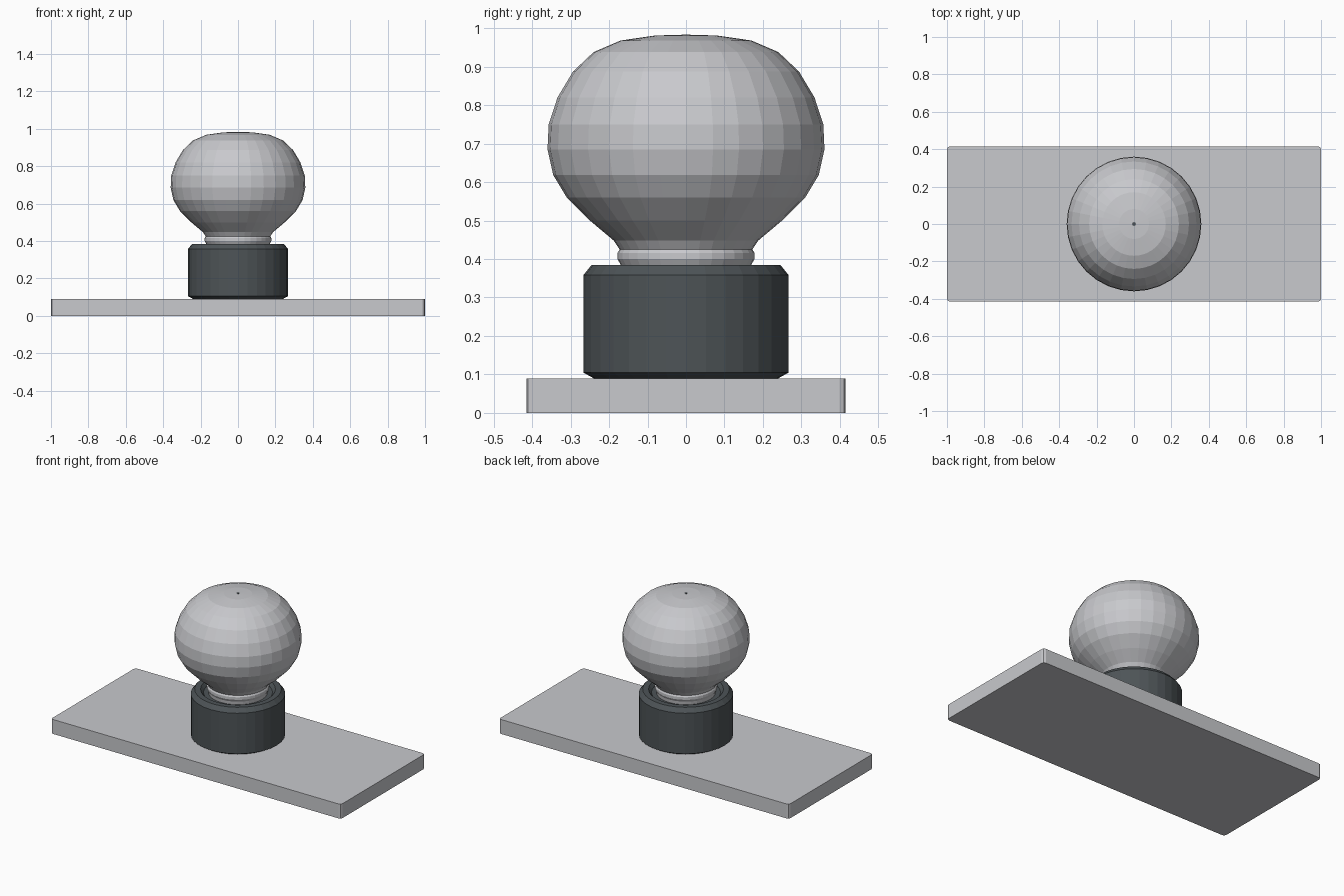
import bpy, bmesh, math

if "Cube" in bpy.data.objects:
    bpy.data.objects.remove(bpy.data.objects["Cube"])


def material(name, rgb):
    m = bpy.data.materials.new(name)
    m.diffuse_color = (*rgb, 1)
    m.use_nodes = True
    m.node_tree.nodes["Principled BSDF"].inputs["Base Color"].default_value = m.diffuse_color
    return m


steel = material("brushed steel", (0.58, 0.585, 0.61))
dark = material("dark grey", (0.075, 0.088, 0.095))


def add_object(name, bm, mat):
    bmesh.ops.recalc_face_normals(bm, faces=bm.faces[:])
    mesh = bpy.data.meshes.new(name)
    bm.to_mesh(mesh)
    bm.free()
    mesh.materials.append(mat)
    ob = bpy.data.objects.new(name, mesh)
    bpy.context.collection.objects.link(ob)
    return ob


def lathe(name, profile, mat, sides=32):
    """Turn an (r, z) profile around z, capping both ends."""
    bm = bmesh.new()
    rings = [[bm.verts.new((r * math.cos(2 * math.pi * i / sides),
                            r * math.sin(2 * math.pi * i / sides), z))
              for i in range(sides)] for r, z in profile]
    for a, b in zip(rings, rings[1:]):
        for i in range(sides):
            j = (i + 1) % sides
            bm.faces.new((a[i], a[j], b[j], b[i]))
    bm.faces.new(rings[0][::-1])
    bm.faces.new(rings[-1])
    return add_object(name, bm, mat)


# Mounting plate with clipped vertical corners
bm = bmesh.new()
bmesh.ops.create_cube(bm, size=1)
for v in bm.verts:
    v.co = (v.co.x * 2, v.co.y * 0.83, (v.co.z + 0.5) * 0.09)
upright = [e for e in bm.edges if abs(e.verts[0].co.z - e.verts[1].co.z) > 0.05]
bmesh.ops.bevel(bm, geom=upright, offset=0.016, segments=2, affect='EDGES', profile=0.5)
add_object("mounting_plate", bm, steel)

# Collar with chamfered rims and a shallow recess around the neck
lathe("collar", [(0.24, 0.09), (0.267, 0.105), (0.267, 0.358), (0.245, 0.385),
                 (0.212, 0.385), (0.195, 0.365)], dark)

# Neck bead
lathe("neck", [(0.165, 0.35), (0.17, 0.385), (0.178, 0.4),
               (0.178, 0.416), (0.172, 0.426)], steel)

# Knob
lathe("knob", [(0.172, 0.424), (0.188, 0.448), (0.25, 0.5), (0.31, 0.56),
               (0.345, 0.618), (0.36, 0.685), (0.357, 0.75), (0.334, 0.82),
               (0.294, 0.887), (0.24, 0.938), (0.17, 0.968), (0.08, 0.981),
               (0.01, 0.983)], steel)

# Small pin mark at the crown
lathe("crown_pin", [(0.01, 0.98), (0.01, 0.984)], dark, 12)
